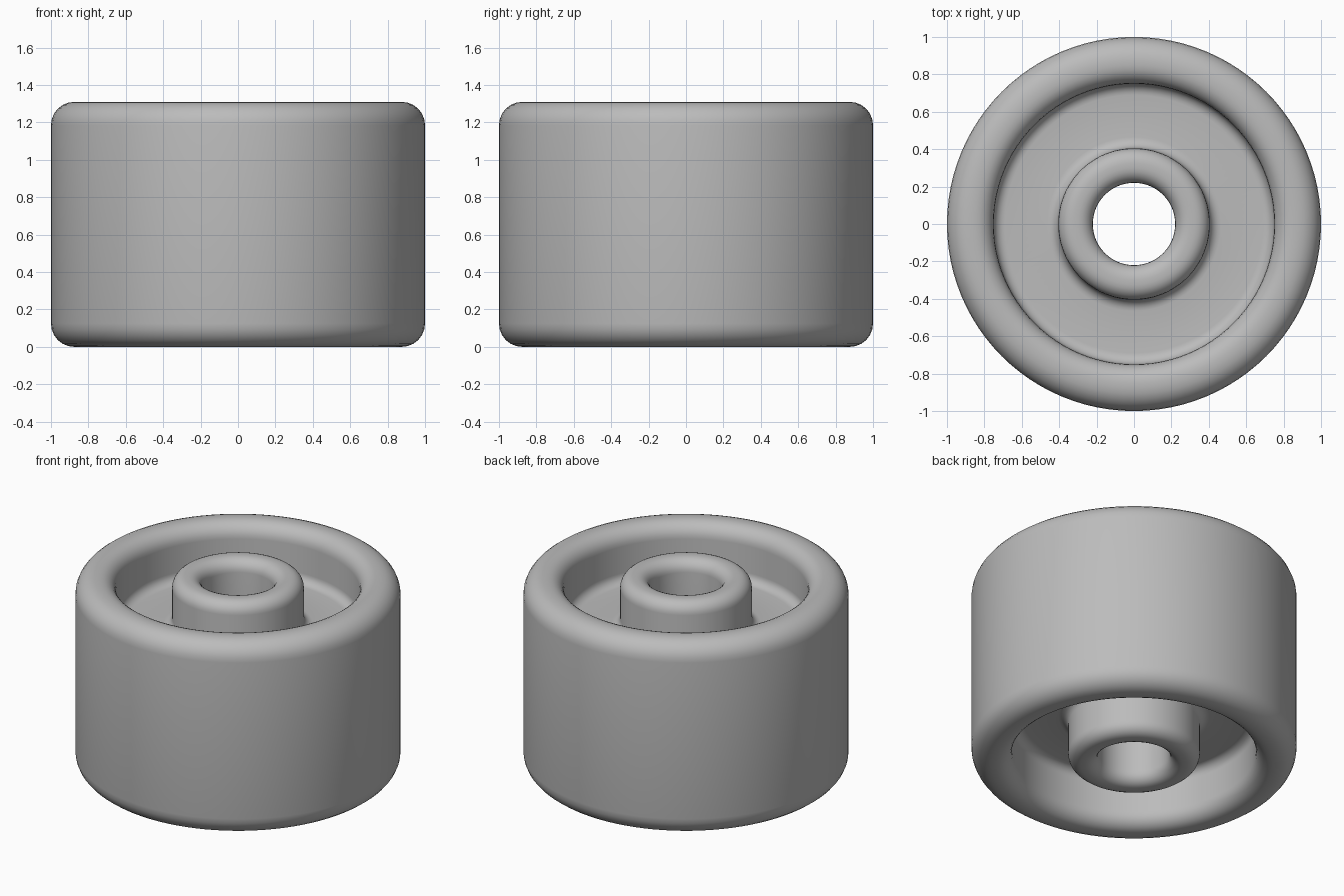
import bpy, bmesh, math
from mathutils import Vector

HEIGHT = 1.31
MID = HEIGHT / 2
SEGMENTS = 96

if "Cube" in bpy.data.objects:
    bpy.data.objects.remove(bpy.data.objects["Cube"])

grey = bpy.data.materials.new("plain grey")
grey.use_nodes = True
colour = (0.5, 0.5, 0.5, 1)
grey.diffuse_color = colour
grey.node_tree.nodes["Principled BSDF"].inputs["Base Color"].default_value = colour


def rounded(corners, steps=6):
    """Round each (radius, height, fillet) right-angle corner of a closed outline."""
    points = []
    for i, (r, z, fillet) in enumerate(corners):
        here = Vector((r, z))
        back = (Vector(corners[i - 1][:2]) - here).normalized()
        ahead = (Vector(corners[(i + 1) % len(corners)][:2]) - here).normalized()
        centre = here + (back + ahead) * fillet
        for k in range(steps + 1):
            a = math.pi / 2 * k / steps
            points.append(centre - fillet * (ahead * math.cos(a) + back * math.sin(a)))
    return points


def lathe(name, outline):
    bm = bmesh.new()
    verts = [bm.verts.new((p.x, 0, p.y)) for p in outline]
    edges = [bm.edges.new((verts[i - 1], verts[i])) for i in range(len(verts))]
    bmesh.ops.spin(bm, geom=verts + edges, cent=(0, 0, 0), axis=(0, 0, 1),
                   angle=math.tau, steps=SEGMENTS, use_merge=True)
    bmesh.ops.remove_doubles(bm, verts=bm.verts, dist=1e-5)
    bmesh.ops.recalc_face_normals(bm, faces=bm.faces)
    mesh = bpy.data.meshes.new(name)
    bm.to_mesh(mesh)
    bm.free()
    mesh.materials.append(grey)
    obj = bpy.data.objects.new(name, mesh)
    bpy.context.collection.objects.link(obj)
    bpy.context.view_layer.objects.active = obj
    obj.select_set(True)
    bpy.ops.object.shade_smooth_by_angle(angle=math.radians(40))
    obj.select_set(False)
    return obj


# Upper half of the section: bore, hub, recessed web, rim, tread
FLOOR = 0.97
upper = [(0.22, HEIGHT, 0.08), (0.405, HEIGHT, 0.08), (0.405, FLOOR, 0.06),
         (0.75, FLOOR, 0.06), (0.75, HEIGHT, 0.1), (1.0, HEIGHT, 0.125)]
lower = [(r, HEIGHT - z, f) for r, z, f in reversed(upper)]
lathe("wheel", rounded(upper + lower))
